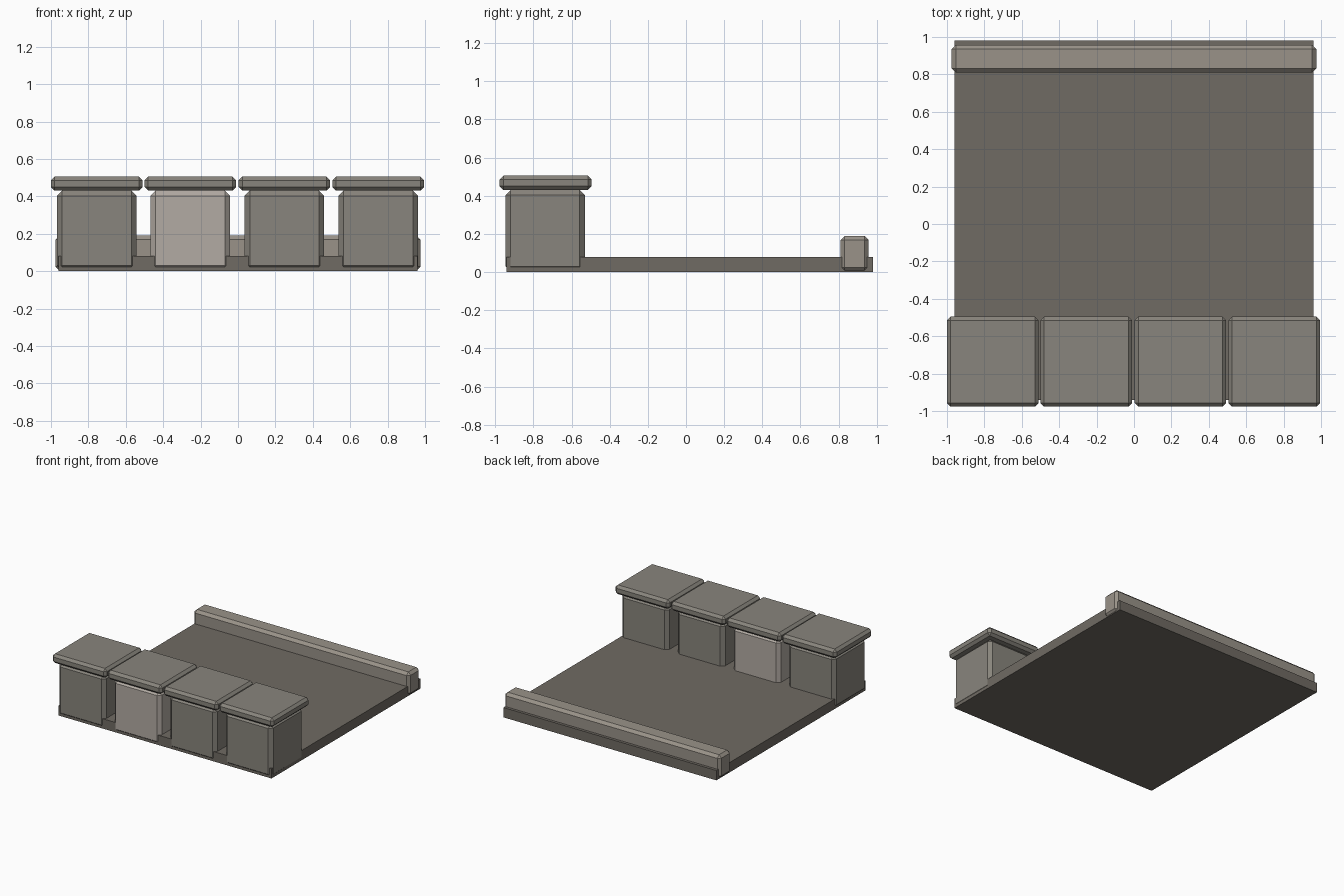
import bpy

if "Cube" in bpy.data.objects:
    bpy.data.objects.remove(bpy.data.objects["Cube"])


def material(name, rgb):
    m = bpy.data.materials.new(name)
    m.diffuse_color = (*rgb, 1)
    m.use_nodes = True
    m.node_tree.nodes["Principled BSDF"].inputs["Base Color"].default_value = m.diffuse_color
    return m


def block(name, x, y, z, mat, bevel=0):
    """Box from (min, max) ranges with optional chamfered edges."""
    bpy.ops.mesh.primitive_cube_add(
        size=1, location=[sum(r) / 2 for r in (x, y, z)])
    ob = bpy.context.object
    ob.name = name
    ob.scale = [r[1] - r[0] for r in (x, y, z)]
    bpy.ops.object.transform_apply(location=False, rotation=False, scale=True)
    if bevel:
        mod = ob.modifiers.new("chamfer", 'BEVEL')
        mod.width = bevel
        mod.segments = 1
    ob.data.materials.append(mat)
    return ob


dark = material("dark_stone", (0.16, 0.145, 0.125))
mid = material("mid_stone", (0.25, 0.235, 0.205))
warm = material("warm_stone", (0.32, 0.29, 0.25))
light = material("light_stone", (0.45, 0.41, 0.37))

# Walkway slab
block("walkway_floor", (-0.96, 0.96), (-0.94, 0.98), (0, 0.08), dark)

# Low curb along the back
block("back_curb", (-0.975, 0.975), (0.81, 0.957), (0.002, 0.19), warm, 0.022)

# Row of four battlement blocks with overhanging caps
for i, cx in enumerate((-0.755, -0.255, 0.248, 0.75)):
    block(f"merlon_{i + 1}", (cx - 0.212, cx + 0.212), (-0.946, -0.53),
          (0.002, 0.43), light if i == 1 else mid, 0.027)
    block(f"merlon_cap_{i + 1}", (cx - 0.245, cx + 0.245), (-0.977, -0.495),
          (0.43, 0.505), mid, 0.02)
